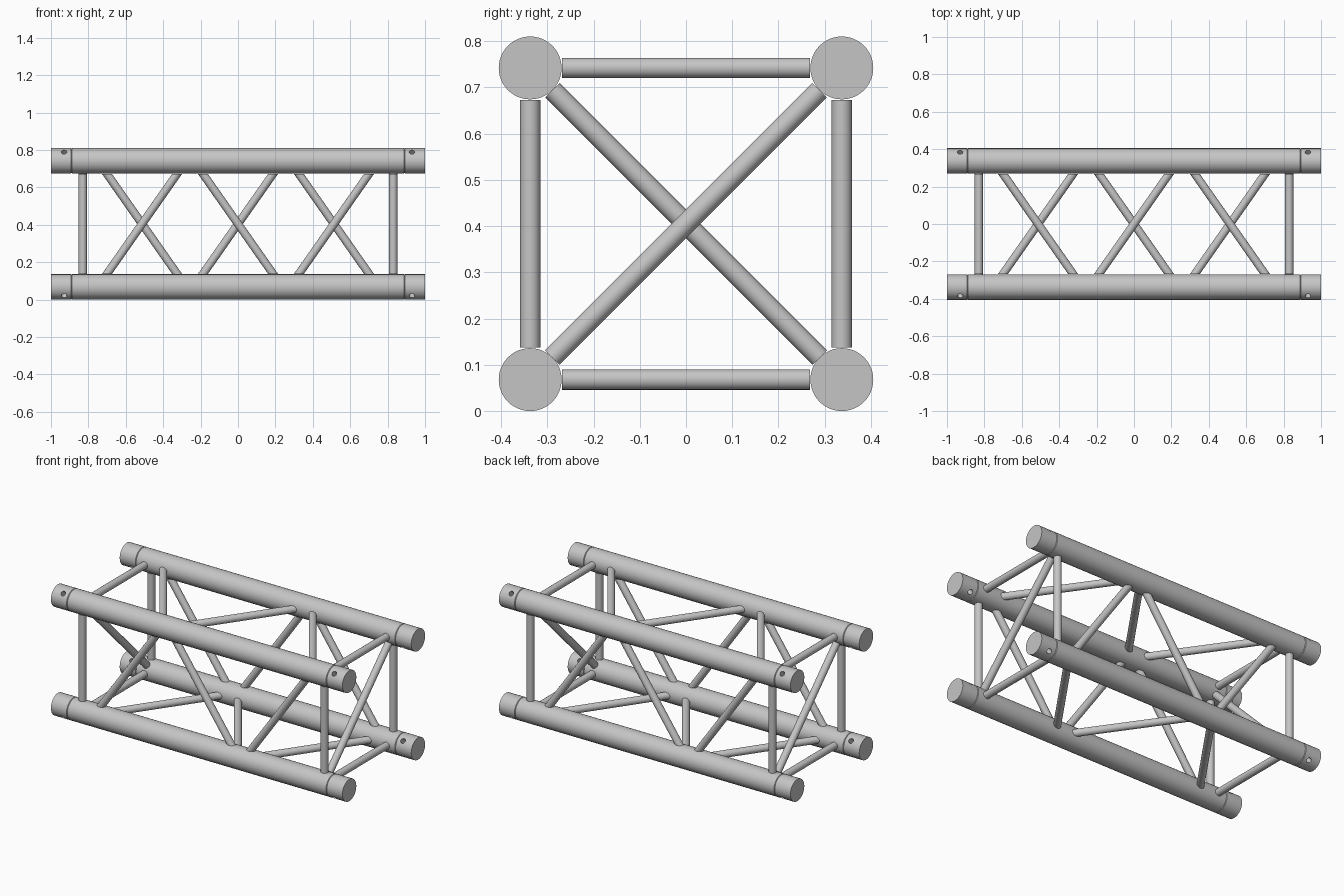
import bpy, bmesh, math
from mathutils import Vector

if "Cube" in bpy.data.objects:
    bpy.data.objects.remove(bpy.data.objects["Cube"])

H = 0.337          # half spacing between chord axes
ZC = 0.405         # height of the truss axis
R_CHORD, R_BRACE = 0.068, 0.022
REACH = 0.268      # braces stop at the chord surface

metal = bpy.data.materials.new("light grey metal")
metal.diffuse_color = (0.56, 0.56, 0.56, 1)
metal.use_nodes = True
metal.node_tree.nodes["Principled BSDF"].inputs["Base Color"].default_value = metal.diffuse_color


def add_object(name, bm):
    bmesh.ops.recalc_face_normals(bm, faces=bm.faces)
    mesh = bpy.data.meshes.new(name)
    bm.to_mesh(mesh)
    bm.free()
    mesh.materials.append(metal)
    ob = bpy.data.objects.new(name, mesh)
    bpy.context.collection.objects.link(ob)
    return ob


def skin(name, rings):
    """Closed tube through rings of points."""
    bm = bmesh.new()
    loops = [[bm.verts.new(p) for p in ring] for ring in rings]
    n = len(loops[0])
    for a, b in zip(loops, loops[1:]):
        for i in range(n):
            j = (i + 1) % n
            bm.faces.new((a[i], a[j], b[j], b[i]))
    bm.faces.new(loops[0])
    bm.faces.new(loops[-1])
    return add_object(name, bm)


def circle(centre, d, r, n):
    u = d.orthogonal().normalized()
    v = d.cross(u)
    return [centre + r * (math.cos(t) * u + math.sin(t) * v)
            for t in (2 * math.pi * i / n for i in range(n))]


def select(ob):
    bpy.ops.object.select_all(action='DESELECT')
    ob.select_set(True)
    bpy.context.view_layer.objects.active = ob


def brace(name, p, q, cut):
    """Round bar from p to q, its ends trimmed square to the cut direction."""
    p, q, cut = Vector(p), Vector(q), Vector(cut)
    d = (q - p).normalized()
    rings = []
    for end in (p, q):
        rings.append([v - d * ((v - end).dot(cut) / d.dot(cut))
                      for v in circle(end, d, R_BRACE, 24)])
    select(skin(name, rings))
    bpy.ops.object.shade_smooth_by_angle(angle=math.radians(35))


# Four chords with grooved couplers and diagonal pin holes
profile = [(-1, 0), (-0.893, 0), (-0.89, 0.004), (-0.887, 0),
           (0.887, 0), (0.89, 0.004), (0.893, 0), (1, 0)]
X = Vector((1, 0, 0))
for sy, side in ((-1, "front"), (1, "back")):
    for sz, level in ((-1, "lower"), (1, "upper")):
        axis = Vector((0, sy * H, ZC + sz * H))
        chord = skin(f"{side}_{level}_chord",
                     [circle(axis + x * X, X, R_CHORD - dr, 48) for x, dr in profile])
        d = Vector((0, sy, sz)).normalized()
        for x in (-0.93, 0.93):
            c = axis + x * X
            cutter = skin("pin_hole_cutter",
                          [circle(c - 0.1 * d, d, 0.015, 20), circle(c + 0.1 * d, d, 0.015, 20)])
            mod = chord.modifiers.new("pin_hole", 'BOOLEAN')
            mod.operation, mod.solver, mod.object = 'DIFFERENCE', 'EXACT', cutter
            select(chord)
            bpy.ops.object.modifier_apply(modifier=mod.name)
            bpy.data.objects.remove(cutter)
        select(chord)
        bpy.ops.object.shade_smooth_by_angle(angle=math.radians(35))

# Each face: a position function (x, across) -> point, the across direction, first slope
faces = {
    "front": (lambda x, a: (x, -H, ZC + a), (0, 0, 1), 1),
    "back": (lambda x, a: (x, H, ZC + a), (0, 0, 1), -1),
    "top": (lambda x, a: (x, a, ZC + H), (0, 1, 0), -1),
    "bottom": (lambda x, a: (x, a, ZC - H), (0, 1, 0), 1),
}
for name, (at, cut, slope) in faces.items():
    # Straight end struts
    for x in (-0.83, 0.83):
        brace(f"{name}_end_strut", at(x, -REACH), at(x, REACH), cut)
    # Zigzag diagonals
    for i, x in enumerate((-0.513, 0, 0.513)):
        s = slope * (-1) ** i
        brace(f"{name}_diagonal", at(x - 0.188, -s * REACH), at(x + 0.188, s * REACH), cut)

# Cross braces inside the two end frames
E = H - 0.048
for s in (-1, 1):
    brace("end_cross_brace", (s * 0.83, -E, ZC - s * E), (s * 0.83, E, ZC + s * E), (0, 1, s))
